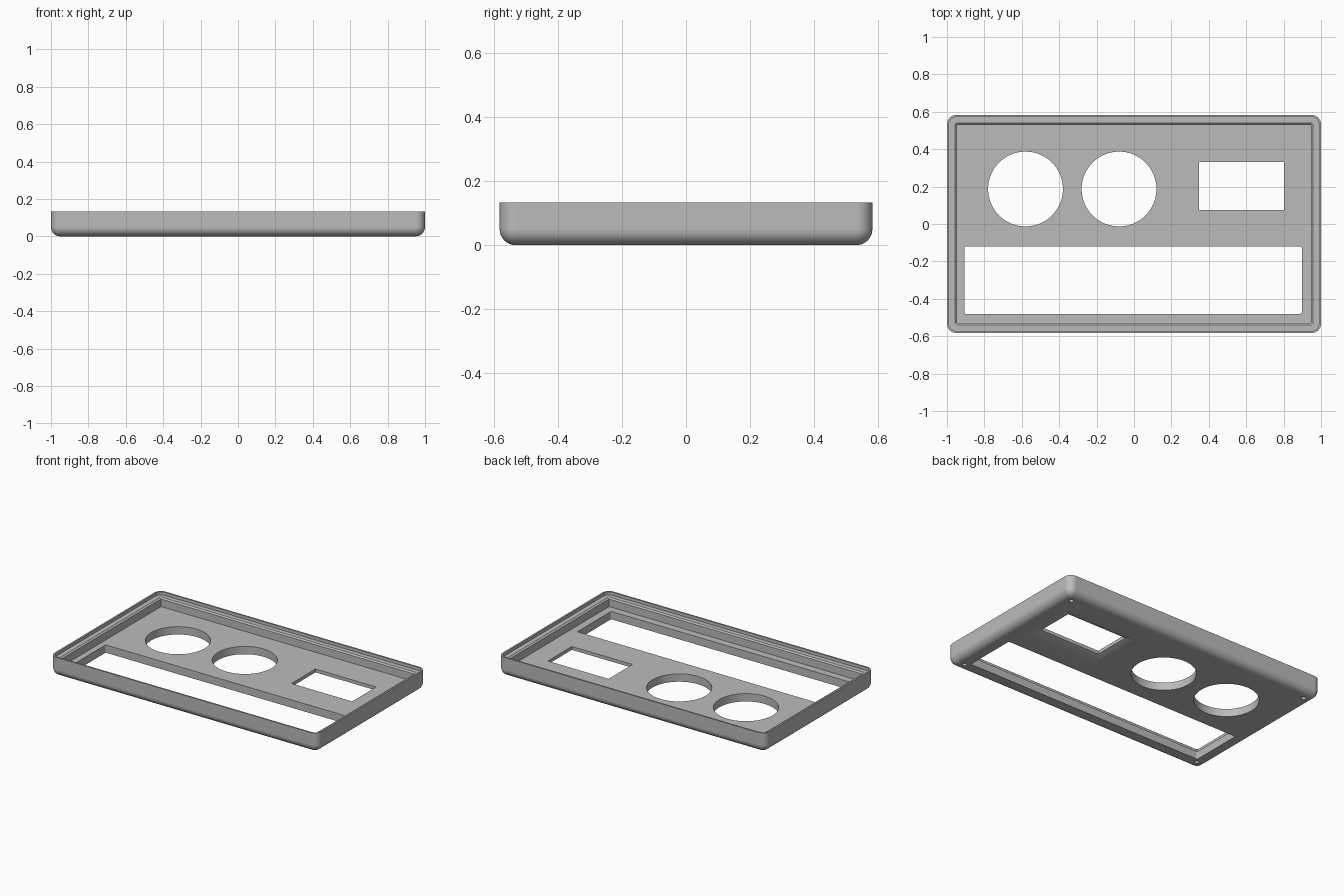
import bpy, bmesh
from math import sin, cos, pi

if "Cube" in bpy.data.objects:
    bpy.data.objects.remove(bpy.data.objects["Cube"], do_unlink=True)

HX, HY, HEIGHT = 1.0, 0.583, 0.133   # half sizes and height of the tray
FLOOR, FILLET, LEDGE = 0.053, 0.05, 0.112
CORNER_STEPS = 8

grey = bpy.data.materials.new("plain grey")
grey.use_nodes = True
grey.diffuse_color = (0.5, 0.5, 0.5, 1)
grey.node_tree.nodes["Principled BSDF"].inputs["Base Color"].default_value = grey.diffuse_color


def ring(bm, centre, half, radius, z):
    """Rounded rectangle of vertices, counter-clockwise."""
    verts = []
    for corner, (sx, sy) in enumerate([(1, 1), (-1, 1), (-1, -1), (1, -1)]):
        for i in range(CORNER_STEPS + 1):
            a = (corner + i / CORNER_STEPS) * pi / 2
            verts.append(bm.verts.new((
                centre[0] + sx * (half[0] - radius) + radius * cos(a),
                centre[1] + sy * (half[1] - radius) + radius * sin(a), z)))
    return verts


def loft(name, centre, sections):
    """Closed solid through sections of (half_x, half_y, radius, z)."""
    bm = bmesh.new()
    rings = [ring(bm, centre, s[:2], s[2], s[3]) for s in sections]
    for low, high in zip(rings, rings[1:]):
        for i in range(len(low)):
            j = (i + 1) % len(low)
            bm.faces.new((low[i], low[j], high[j], high[i]))
    bm.faces.new(rings[0][::-1])
    bm.faces.new(rings[-1])
    bmesh.ops.recalc_face_normals(bm, faces=bm.faces)
    return finish(name, bm)


def cylinder(name, x, y, z0, z1, radius, sides):
    bm = bmesh.new()
    bmesh.ops.create_cone(bm, cap_ends=True, segments=sides, radius1=radius,
                          radius2=radius, depth=z1 - z0)
    bmesh.ops.translate(bm, verts=bm.verts, vec=(x, y, (z0 + z1) / 2))
    return finish(name, bm)


def finish(name, bm):
    mesh = bpy.data.meshes.new(name)
    bm.to_mesh(mesh)
    bm.free()
    mesh.materials.append(grey)
    obj = bpy.data.objects.new(name, mesh)
    bpy.context.collection.objects.link(obj)
    return obj


# Tray shell: rounded underside, outer wall, thin lip, ledge, inner wall, floor
def inset(d, radius, z):
    return (HX - d, HY - d, radius, z)


sections = []
for i in range(9):
    a = i / 8 * pi / 2
    d = FILLET * (1 - sin(a))
    sections.append(inset(d, max(FILLET - d, 0.002), FILLET * (1 - cos(a))))
sections += [
    inset(0, FILLET, HEIGHT),
    inset(0.011, 0.039, HEIGHT),
    inset(0.011, 0.039, LEDGE),
    inset(0.043, 0.006, LEDGE),
    inset(0.053, 0.002, LEDGE - 0.008),
    inset(0.053, 0.002, FLOOR),
]
tray = loft("panel_tray", (0, 0), sections)

# Openings through the floor
top = FLOOR + 0.02
cutters = [cylinder("round_opening", x, 0.187, -0.02, top, 0.2, 96) for x in (-0.58, -0.08)]
cutters.append(loft("long_slot", (-0.005, -0.3),
                    [(0.902, 0.18, 0.008, z) for z in (-0.02, top)]))

# Window, flared on the underside
w, h, flare, neck = 0.227, 0.128, 0.07, 0.03
cutters.append(loft("flared_window", (0.575, 0.203), [
    (w + flare, h + flare, 0.001, -0.02),
    (w + flare, h + flare, 0.001, 0),
    (w, h, 0.001, neck),
    (w, h, 0.001, top)]))

# Blind screw holes in the underside corners
for sx in (-1, 1):
    for sy in (-1, 1):
        cutters.append(cylinder("screw_hole", sx * 0.925, sy * 0.508, -0.02, 0.04, 0.014, 24))

bpy.context.view_layer.objects.active = tray
for cutter in cutters:
    cutter.hide_render = True
    mod = tray.modifiers.new("cut", "BOOLEAN")
    mod.operation = "DIFFERENCE"
    mod.solver = "EXACT"
    mod.object = cutter
    bpy.ops.object.modifier_apply(modifier=mod.name)
    bpy.data.objects.remove(cutter, do_unlink=True)

# Smooth curved faces, keep real edges sharp
bpy.ops.object.select_all(action="DESELECT")
tray.select_set(True)
bpy.ops.object.shade_smooth_by_angle(angle=pi / 6)
weighted = tray.modifiers.new("weighted_normals", "WEIGHTED_NORMAL")
weighted.keep_sharp = True
